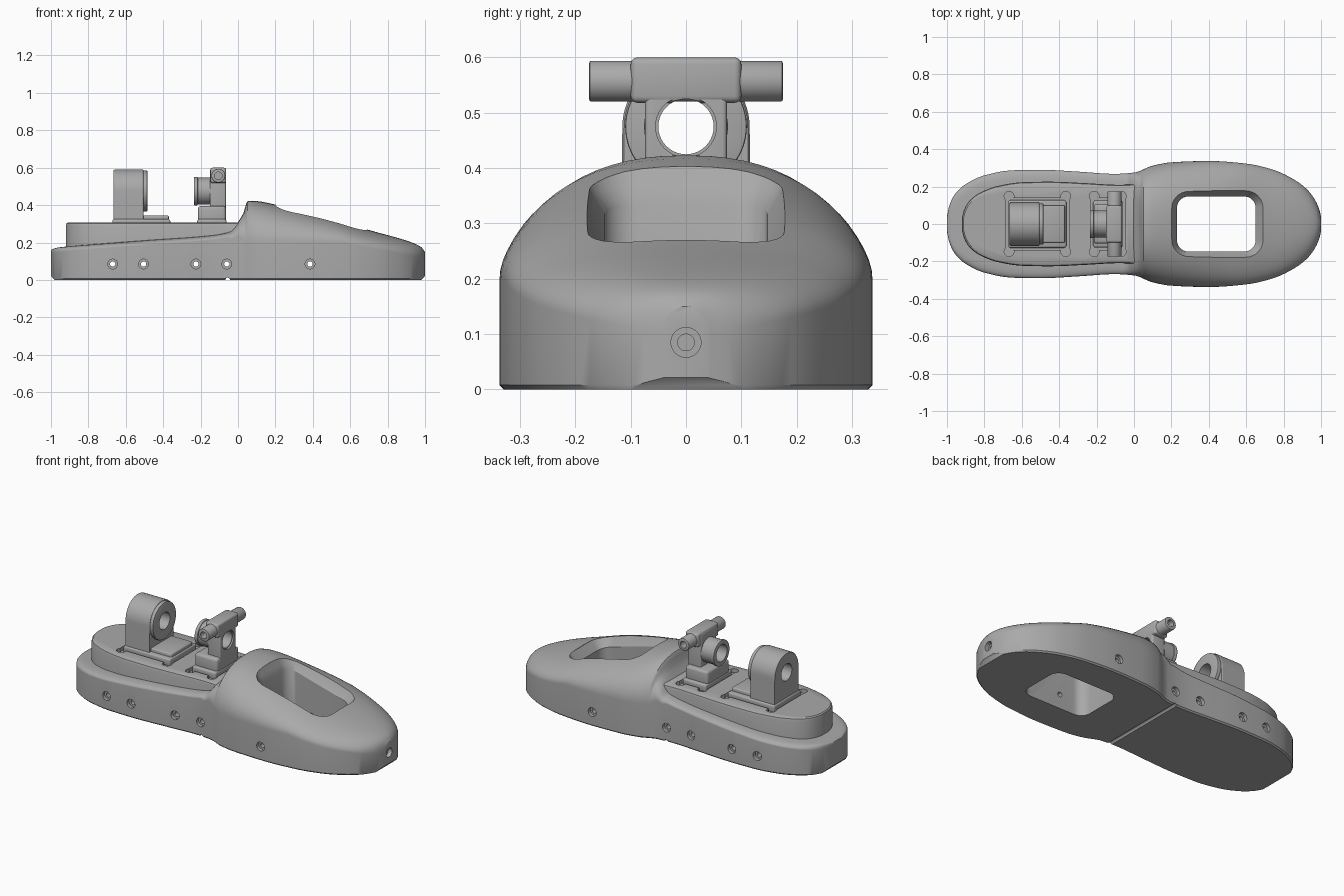
import bpy, bmesh, math
from mathutils import Matrix, Vector

cube = bpy.data.objects.get("Cube")
if cube:
    bpy.data.objects.remove(cube)

GREY = (0.4, 0.4, 0.4, 1)
grey = bpy.data.materials.new("plain grey")
grey.use_nodes = True
grey.diffuse_color = GREY
grey.node_tree.nodes["Principled BSDF"].inputs["Base Color"].default_value = GREY


def curve(keys, x):
    """Monotone smooth interpolation through (x, value) keys."""
    def slope(i):
        if i == 0 or i == len(keys) - 1:
            j = min(i, len(keys) - 2)
            return secant(j)
        a, b = secant(i - 1), secant(i)
        return 2 * a * b / (a + b) if a * b > 0 else 0

    def secant(i):
        return (keys[i + 1][1] - keys[i][1]) / (keys[i + 1][0] - keys[i][0])

    i = max(k for k in range(len(keys) - 1) if k == 0 or keys[k][0] <= x)
    h = keys[i + 1][0] - keys[i][0]
    t = (x - keys[i][0]) / h
    return ((1 + 2 * t) * (1 - t) ** 2 * keys[i][1] + t * (1 - t) ** 2 * h * slope(i)
            + t * t * (3 - 2 * t) * keys[i + 1][1] + t * t * (t - 1) * h * slope(i + 1))


def make(name, bm):
    bmesh.ops.recalc_face_normals(bm, faces=bm.faces)
    mesh = bpy.data.meshes.new(name)
    bm.to_mesh(mesh)
    bm.free()
    mesh.materials.append(grey)
    ob = bpy.data.objects.new(name, mesh)
    bpy.context.collection.objects.link(ob)
    return ob


def loft(name, rings):
    bm = bmesh.new()
    rows = [[bm.verts.new(p) for p in ring] for ring in rings]
    n = len(rows[0])
    for a, b in zip(rows, rows[1:]):
        for i in range(n):
            bm.faces.new((a[i], a[(i + 1) % n], b[(i + 1) % n], b[i]))
    bm.faces.new(rows[0])
    bm.faces.new(rows[-1])
    return make(name, bm)


def box(name, x, y, z, bevel=0.0):
    bm = bmesh.new()
    size = Vector((x[1] - x[0], y[1] - y[0], z[1] - z[0]))
    mid = Vector((sum(x), sum(y), sum(z))) / 2
    bmesh.ops.create_cube(bm, size=1, matrix=Matrix.Translation(mid) @ Matrix.Diagonal(size).to_4x4())
    if bevel:
        bmesh.ops.bevel(bm, geom=bm.edges[:], offset=bevel, segments=3, profile=0.5, affect='EDGES')
    return make(name, bm)


def cylinder(name, axis, radius, start, end, bevel=0.0):
    """Cylinder along an axis from point start to point end."""
    bm = bmesh.new()
    start, end = Vector(start), Vector(end)
    turn = Vector((0, 0, 1)).rotation_difference(Vector(axis)).to_matrix().to_4x4()
    bmesh.ops.create_cone(bm, cap_ends=True, segments=40, radius1=radius, radius2=radius,
                          depth=(end - start).length,
                          matrix=Matrix.Translation((start + end) / 2) @ turn)
    if bevel:
        rims = [e for f in bm.faces if len(f.verts) > 4 for e in f.edges]
        bmesh.ops.bevel(bm, geom=rims, offset=bevel, segments=2, profile=0.5, affect='EDGES')
    return make(name, bm)


def cut(ob, cutter, remove=True):
    bpy.context.view_layer.objects.active = ob
    mod = ob.modifiers.new("cut", 'BOOLEAN')
    mod.operation, mod.solver, mod.object = 'DIFFERENCE', 'EXACT', cutter
    bpy.ops.object.modifier_apply(modifier=mod.name)
    if remove:
        bpy.data.objects.remove(cutter)


X, Y, Z = (1, 0, 0), (0, 1, 0), (0, 0, 1)

# Plan half-width and crest height along the length
WIDTH = [(-1, .04), (-.99, .09), (-.97, .14), (-.94, .18), (-.9, .213), (-.8, .26), (-.65, .287),
         (-.5, .29), (-.3, .28), (-.1, .268), (0, .275), (.1, .312), (.2, .33), (.4, .337),
         (.6, .323), (.75, .288), (.86, .235), (.93, .18), (.97, .125), (.99, .08), (1, .04)]
CREST = [(-1, .16), (-.97, .172), (-.9, .18), (-.5, .212), (-.13, .24), (-.04, .26), (0, .31),
         (.03, .36), (.05, .42), (.08, .423), (.2, .403), (.45, .345), (.7, .267), (.93, .2),
         (.98, .175), (1, .15)]


def section(x):
    w, top = curve(WIDTH, x), curve(CREST, x)
    b = min(1, max(0, (x + .06) / .1))
    side = (top - .025) * (1 - b) + min(.2, .64 * top) * b
    power = 10 * (1 - b) + 2.3 * b
    ring = [(x, -w + .008, 0), (x, -w, .008)]
    steps = 32
    for i in range(steps + 1):
        c = -math.cos(math.pi * i / steps)
        ring.append((x, math.copysign(abs(c) ** (2 / power), c) * w if abs(c) > 1e-6 else 0,
                     side + (top - side) * math.sin(math.pi * i / steps)))
    return ring + [(x, w, .008), (x, w - .008, 0)]


# Sole and toe shell as one loft, denser at the ends and at the step
stations = {round(-math.cos(math.pi * i / 70), 4) for i in range(71)}
stations |= {round(-.06 + .01 * i, 4) for i in range(16)}
body = loft("shoe_body", [section(x) for x in sorted(stations)])

# Raised plateau behind the toe shell
half = [(-.92 + .96 * (i / 30) ** 2, 0) for i in range(31)]
half = [(x, .78 * curve(WIDTH, (x + .92) * 1.06 - 1)) for x, _ in half]
outline = half + [(x, -y) for x, y in reversed(half)]
rings = []
for z, inset in ((.1, 0), (.287, 0), (.301, .005), (.307, .018)):
    rings.append([(x * (1 - inset) - .45 * inset, y * (1 - 4 * inset), z) for x, y in outline])
plateau = loft("heel_plateau", rings)


# Rounded toe opening with a flared rim following the slope
def rounded(x0, x1, hy, r, height):
    pts = []
    for k, (cx, cy) in enumerate(((x1 - r, hy - r), (x0 + r, hy - r), (x0 + r, r - hy), (x1 - r, r - hy))):
        for i in range(9):
            a = math.pi / 2 * (k + i / 8)
            x = cx + r * math.cos(a)
            pts.append((x, cy + r * math.sin(a), height(x)))
    return pts


def slope(x):
    return .395 - .275 * (x - .21)


cut(body, loft("opening_cutter", [
    rounded(.23, .65, .147, .06, lambda x: -.1),
    rounded(.23, .65, .147, .06, lambda x: slope(x) - .055),
    rounded(.215, .67, .167, .075, lambda x: slope(x) - .025),
    rounded(.2, .69, .182, .09, lambda x: slope(x) + .005),
    rounded(.2, .69, .182, .09, lambda x: .6)]))

# Cross holes with counterbores
for x in (-.67, -.505, -.225, -.06, .385):
    cut(body, cylinder("hole", Y, .014, (x, -.5, .085), (x, .5, .085)))
    if x < 0:
        cut(plateau, cylinder("hole", Y, .014, (x, -.5, .085), (x, .5, .085)))
    for s in (-1, 1):
        y = s * (curve(WIDTH, x) - .02)
        cut(body, cylinder("counterbore", Y, .026, (x, y, .085), (x, s * .5, .085)))
cut(body, cylinder("toe_counterbore", X, .027, (.975, 0, .085), (1.1, 0, .085)))
cut(body, cylinder("toe_hole", X, .015, (.85, 0, .085), (1.1, 0, .085)))

# Underside groove and chamfered tips
cut(body, cylinder("groove", Y, .012, (-.055, -.5, 0), (-.055, .5, 0)))
for s in (-1, 1):
    wedge = box("wedge", (-.2, .2), (-.4, .4), (-.2, 0))
    wedge.data.transform(Matrix.Translation((s * .98, 0, 0)) @ Matrix.Rotation(-s * math.radians(47), 4, 'Y'))
    cut(body, wedge)

# Bracket pockets with corner ears
for x0, x1 in ((-.688, -.345), (-.232, -.048)):
    floor = (.285, .4)
    cutters = [box("pocket", (x0, x1), (-.14, .14), floor)]
    for x in (x0 + .02, x1 - .02):
        for y in (-.148, .148):
            cutters.append(cylinder("ear", Z, .026, (x, y, floor[0]), (x, y, floor[1])))
    for c in cutters:
        cut(plateau, c)

# Rear bracket: arched bearing block, collar, step and foot
BORE = .475
arch = [(-.118, .28)] + [(-.115 * math.cos(math.pi * i / 32), BORE + .115 * math.sin(math.pi * i / 32))
                         for i in range(33)] + [(.118, .28)]
rear = loft("rear_bearing_block", [[(x, y * s, BORE + (z - BORE) * s) for y, z in arch]
                                   for x, s in ((-.665, .97), (-.66, 1), (-.51, 1), (-.505, .97))])
collar = cylinder("rear_bearing_collar", X, .11, (-.51, 0, BORE), (-.485, 0, BORE), .004)
box("rear_bracket_foot", (-.672, -.362), (-.127, .127), (.28, .325), .01)
box("rear_bracket_step", (-.55, -.37), (-.1, .1), (.29, .345), .008)

# Front bracket: foot, pillar, bearing boss, head and crossbar
box("front_bracket_foot", (-.218, -.062), (-.125, .125), (.28, .325), .01)
base = box("front_bracket_base", (-.215, -.065), (-.105, .105), (.29, .395), .015)
pillar = box("front_pillar", (-.15, -.065), (-.074, .074), (.3, .59), .008)
boss = cylinder("front_bearing_boss", X, .072, (-.22, 0, BORE), (-.07, 0, BORE))
flange = cylinder("front_bearing_flange", X, .076, (-.236, 0, BORE), (-.215, 0, BORE), .004)
head = box("front_head", (-.148, -.063), (-.1, .1), (.518, .6), .012)
bar = cylinder("crossbar", Y, .037, (-.105, -.175, .557), (-.105, .175, .557), .004)
for s in (-1, 1):
    cut(bar, cylinder("bar_hole", Y, .02, (-.105, s * .12, .557), (-.105, s * .3, .557)))

# Shared bore through both brackets
bore = cylinder("bore", X, .05, (-.8, 0, BORE), (0, 0, BORE))
for ob in (rear, collar, pillar, boss, flange, head):
    cut(ob, bore, False)
bpy.data.objects.remove(bore)
for ob in (pillar, boss):
    cut(ob, cylinder("bore_seat", X, .055, (-.075, 0, BORE), (0, 0, BORE)))

# Smooth shading with crisp edges
for ob in bpy.context.collection.objects:
    ob.select_set(ob.type == 'MESH')
bpy.context.view_layer.objects.active = body
bpy.ops.object.shade_smooth_by_angle(angle=math.radians(32))
